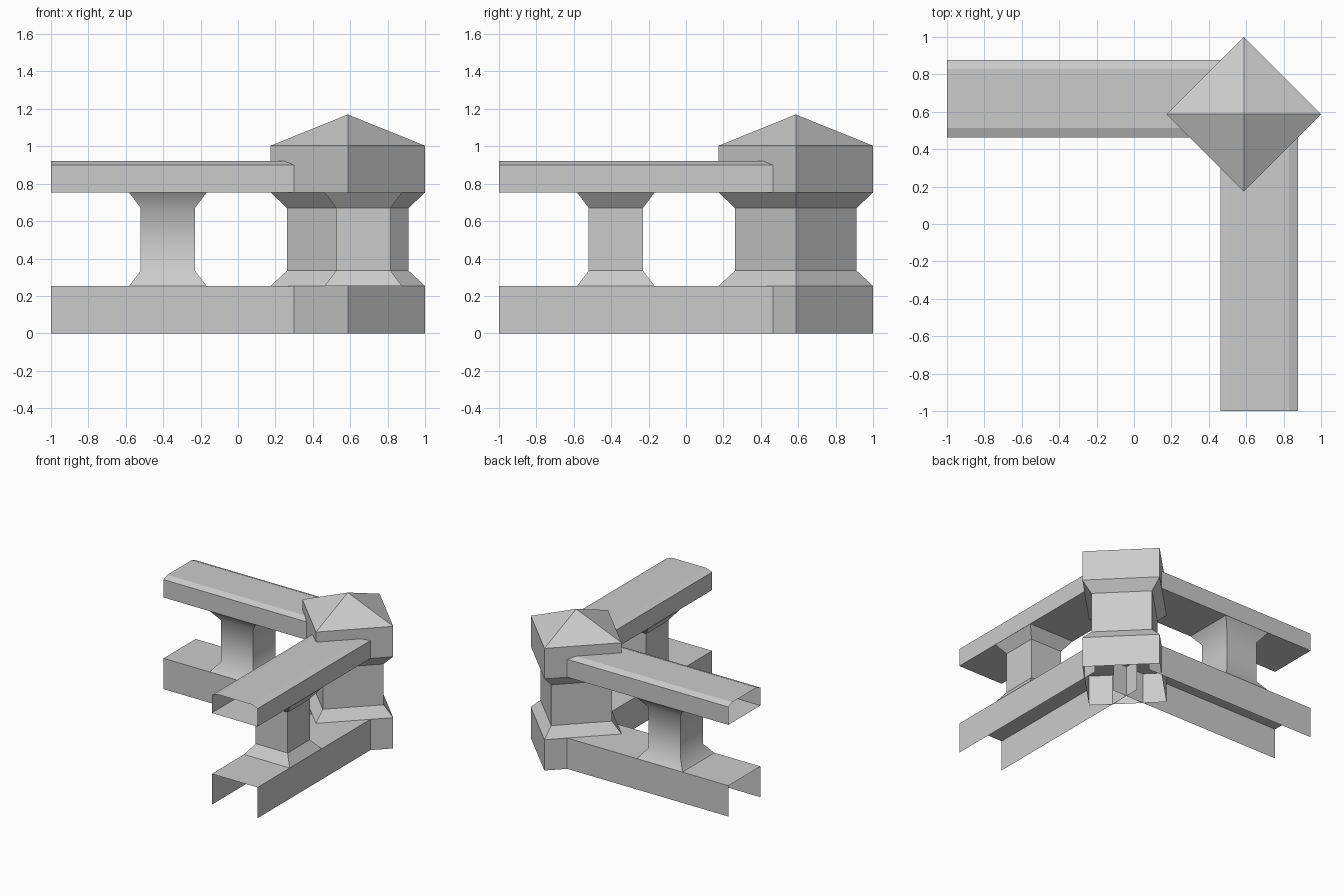
import bpy
from math import sin, cos, pi

if "Cube" in bpy.data.objects:
    bpy.data.objects.remove(bpy.data.objects["Cube"])

POST = 0.587    # corner post centre on both axes
AXIS = 0.67     # centre line of both railings


def make(name, verts, faces):
    mesh = bpy.data.meshes.new(name)
    mesh.from_pydata(verts, [], faces)
    mesh.update()
    obj = bpy.data.objects.new(name, mesh)
    bpy.context.collection.objects.link(obj)
    return obj


def lathe4(name, cx, cy, profile, turn, apex=None):
    """Four-sided shaft, open at the foot; profile is (corner radius, z)."""
    verts, faces = [], []
    for r, z in profile:
        for k in range(4):
            a = turn + k * pi / 2
            verts.append((cx + r * cos(a), cy + r * sin(a), z))
    for i in range(len(profile) - 1):
        for k in range(4):
            n = (k + 1) % 4
            faces.append((4 * i + k, 4 * i + n, 4 * i + 4 + n, 4 * i + 4 + k))
    if apex is not None:
        b = len(verts) - 4
        verts.append((cx, cy, apex))
        faces += [(b + k, b + (k + 1) % 4, b + 4) for k in range(4)]
    return make(name, verts, faces)


def rail(name, section, closed, along_y):
    """Open-ended rail; section is (sideways offset, z)."""
    verts, faces = [], []
    for off, z in section:
        for t in (-1.0, POST):
            p = (t, AXIS + off)
            verts.append((p[1], p[0], z) if along_y else (p[0], p[1], z))
    n = len(section)
    for i in range(n if closed else n - 1):
        j = (i + 1) % n
        f = (2 * i, 2 * j, 2 * j + 1, 2 * i + 1)
        faces.append(f if along_y else f[::-1])
    return make(name, verts, faces)


# Corner post with pyramid cap
lathe4("corner_post", POST, POST,
       [(0.413, 0), (0.413, 0.253), (0.325, 0.335), (0.325, 0.67),
        (0.413, 0.753), (0.413, 1.003)], 0, apex=1.17)

# Rails and balusters, one set per wing
W = 0.208
BASE = [(-W, 0), (-W, 0.253), (W, 0.253), (W, 0)]
TOP = [(-W, 0.753), (-W, 0.90), (-W + 0.05, 0.92), (W - 0.05, 0.92), (W, 0.90), (W, 0.753)]
S = 2 ** 0.5
BALUSTER = [(0.207 * S, 0.253), (0.145 * S, 0.335), (0.145 * S, 0.67), (0.207 * S, 0.753)]

for along_y, wing in ((False, "back"), (True, "right")):
    rail(wing + "_base_rail", BASE, False, along_y)
    rail(wing + "_hand_rail", TOP, True, along_y)
    c = (AXIS, -0.375) if along_y else (-0.375, AXIS)
    obj = lathe4(wing + "_baluster", c[0], c[1], BALUSTER, pi / 4)
    if not along_y:
        # This baluster is smooth along its height with crisp corners
        bpy.ops.object.select_all(action='DESELECT')
        obj.select_set(True)
        bpy.context.view_layer.objects.active = obj
        bpy.ops.object.shade_smooth_by_angle(angle=0.9)
